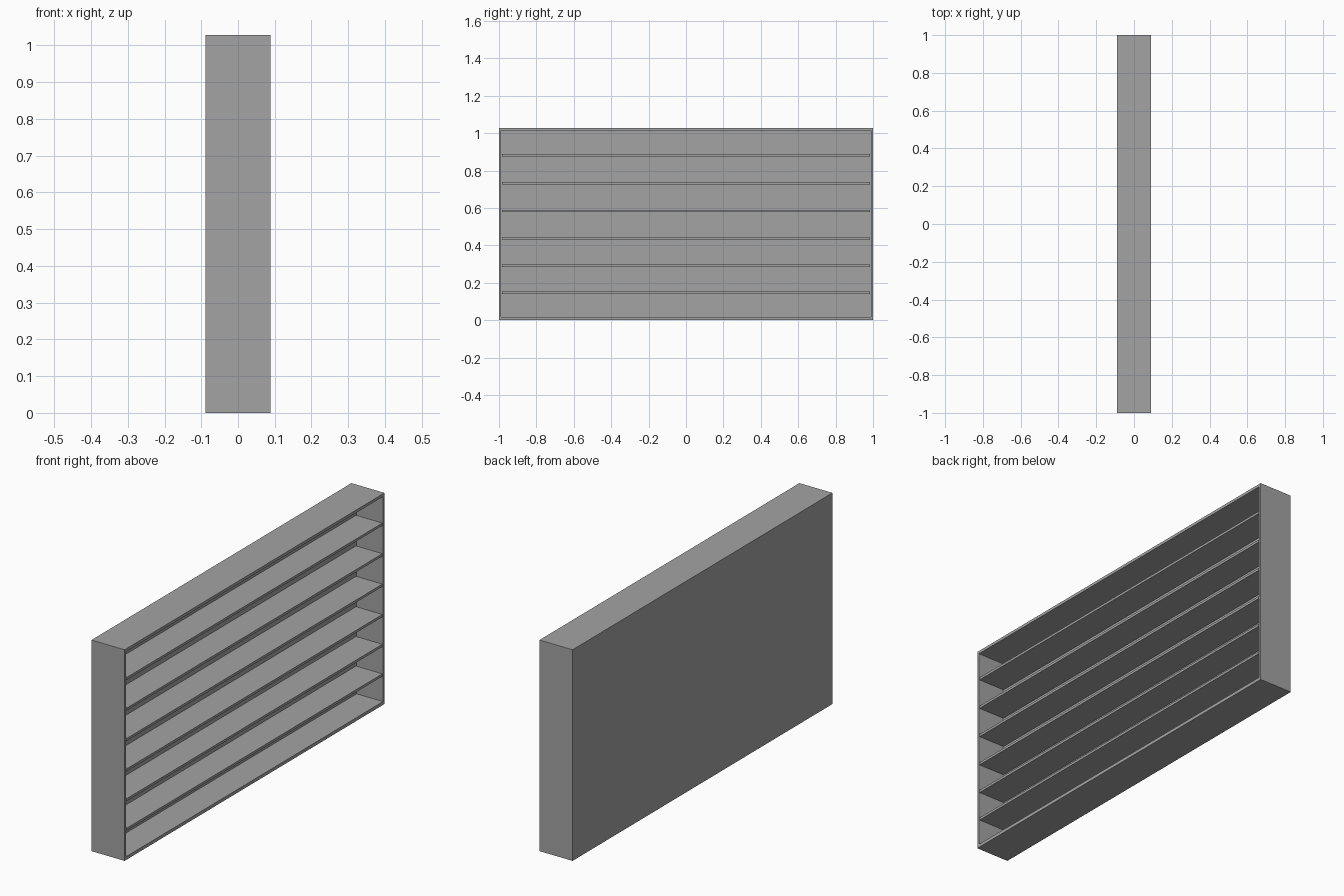
import bpy, bmesh
from mathutils import Vector

if "Cube" in bpy.data.objects:
    bpy.data.objects.remove(bpy.data.objects["Cube"])

X0, X1 = -0.089, 0.089       # back and open front of the case
HALF_W, HEIGHT = 1.0, 1.028
SIDE, BOTTOM, TOP = 0.016, 0.016, 0.014   # panel thicknesses
BACK = 0.036
SHELF = 0.012
SHELF_Z = [0.147, 0.291, 0.436, 0.584, 0.732, 0.881]

# Dark grey finish
grey = bpy.data.materials.new("dark_grey")
grey.diffuse_color = (0.37, 0.37, 0.37, 1)
grey.use_nodes = True
grey.node_tree.nodes["Principled BSDF"].inputs["Base Color"].default_value = grey.diffuse_color


def box_bmesh(lo, hi):
    lo, hi = Vector(lo), Vector(hi)
    bm = bmesh.new()
    bmesh.ops.create_cube(bm, size=1.0)
    for v in bm.verts:
        v.co = [(lo[i] + hi[i]) / 2 + v.co[i] * (hi[i] - lo[i]) for i in range(3)]
    return bm


def finish(bm, name):
    bm.normal_update()
    me = bpy.data.meshes.new(name)
    bm.to_mesh(me)
    bm.free()
    me.materials.append(grey)
    ob = bpy.data.objects.new(name, me)
    bpy.context.collection.objects.link(ob)
    return ob


# Case: solid box hollowed out from its open +x side
bm = box_bmesh((X0, -HALF_W, 0), (X1, HALF_W, HEIGHT))
bm.normal_update()
opening = max(bm.faces, key=lambda f: f.normal.x)
bmesh.ops.inset_region(bm, faces=[opening], thickness=SIDE)
for v in opening.verts:      # top and bottom boards differ in thickness
    v.co.z = BOTTOM if v.co.z < HEIGHT / 2 else HEIGHT - TOP
cavity = bmesh.ops.extrude_discrete_faces(bm, faces=[opening])["faces"][0]
for v in cavity.verts:
    v.co.x = X0 + BACK
finish(bm, "shelf_case")

# Shelves: flush with the case front, running between the side boards
for i, z in enumerate(SHELF_Z, 1):
    finish(box_bmesh((X0 + BACK, -HALF_W + SIDE, z - SHELF / 2),
                     (X1, HALF_W - SIDE, z + SHELF / 2)), f"shelf_{i}")
